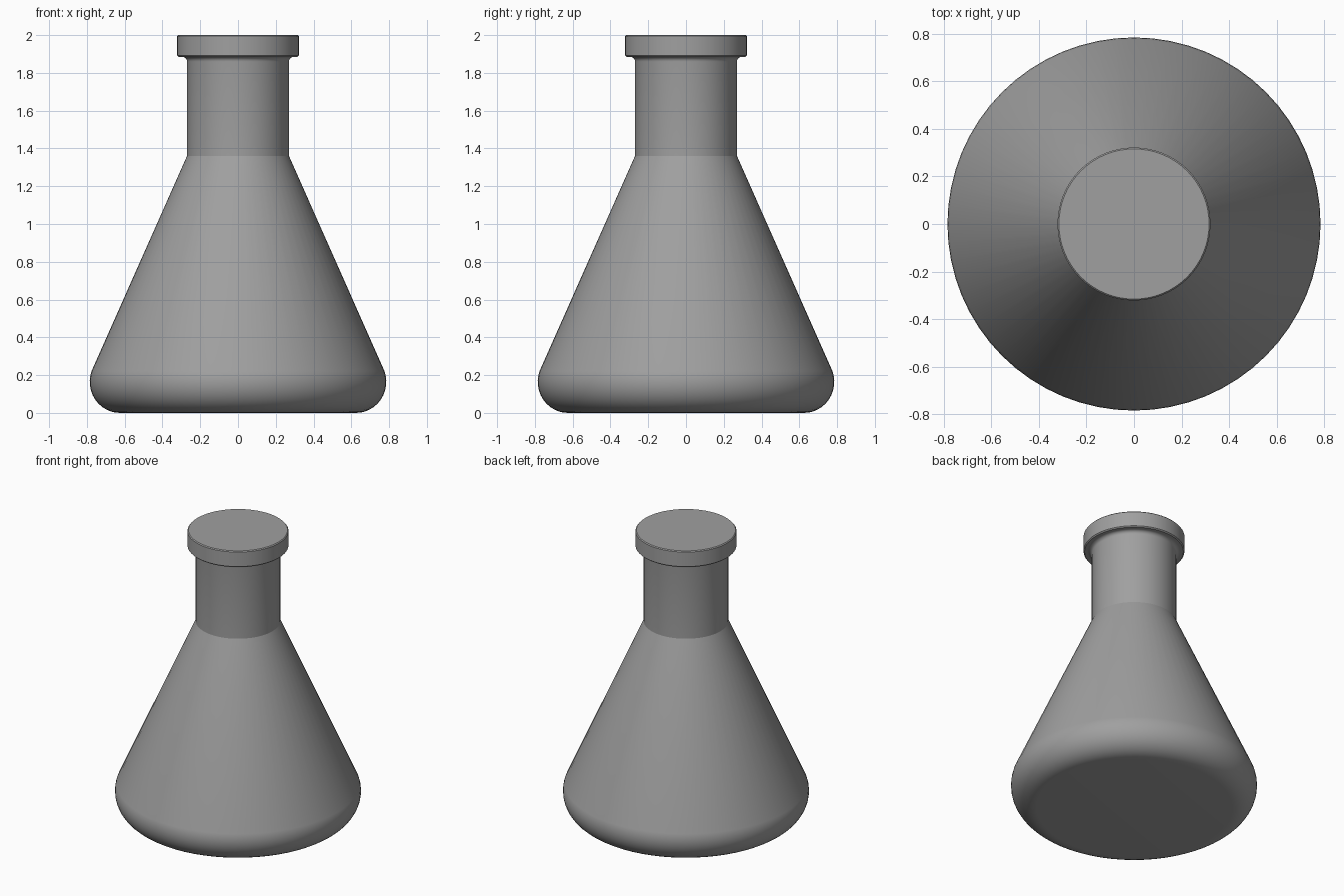
import bpy
import bmesh
from math import cos, sin, radians, pi

cube = bpy.data.objects.get("Cube")
if cube:
    bpy.data.objects.remove(cube, do_unlink=True)

SEGMENTS = 64


def make_material(name, colour):
    mat = bpy.data.materials.new(name)
    mat.use_nodes = True
    mat.diffuse_color = colour
    mat.node_tree.nodes["Principled BSDF"].inputs["Base Color"].default_value = colour
    return mat


def arc(cx, cz, rx, rz, start, end, steps):
    """Points (radius, height) along an elliptical arc, angles in degrees."""
    angles = [radians(start + (end - start) * i / steps) for i in range(steps + 1)]
    return [(cx + rx * cos(a), cz + rz * sin(a)) for a in angles]


def lathe(name, profile, mat):
    """Spin a profile round z and cap both ends."""
    bm = bmesh.new()
    rings = [[bm.verts.new((r * cos(2 * pi * i / SEGMENTS), r * sin(2 * pi * i / SEGMENTS), z))
              for i in range(SEGMENTS)] for r, z in profile]
    for low, high in zip(rings, rings[1:]):
        for i in range(SEGMENTS):
            j = (i + 1) % SEGMENTS
            bm.faces.new((low[i], low[j], high[j], high[i]))
    bm.faces.new(rings[0][::-1])
    bm.faces.new(rings[-1])
    mesh = bpy.data.meshes.new(name)
    bm.to_mesh(mesh)
    bm.free()
    mesh.materials.append(mat)
    obj = bpy.data.objects.new(name, mesh)
    bpy.context.collection.objects.link(obj)
    bpy.ops.object.select_all(action="DESELECT")
    obj.select_set(True)
    bpy.context.view_layer.objects.active = obj
    bpy.ops.object.shade_smooth_by_angle(angle=radians(22))
    return obj


grey = make_material("flask grey", (0.35, 0.35, 0.35, 1))

# Flat base, rounded heel, conical body, neck with a flared top, and stopper lip
base = arc(0.625, 0.165, 0.16, 0.165, -90, 20, 12)
body = [(0.27, 1.36), (0.27, 1.86)]
flare = arc(0.295, 1.86, 0.025, 0.025, 180, 90, 5)[1:]
lip = [(0.315, 1.885), (0.322, 1.892), (0.322, 1.994), (0.316, 2.0)]
lathe("flask", base + body + flare + lip, grey)
